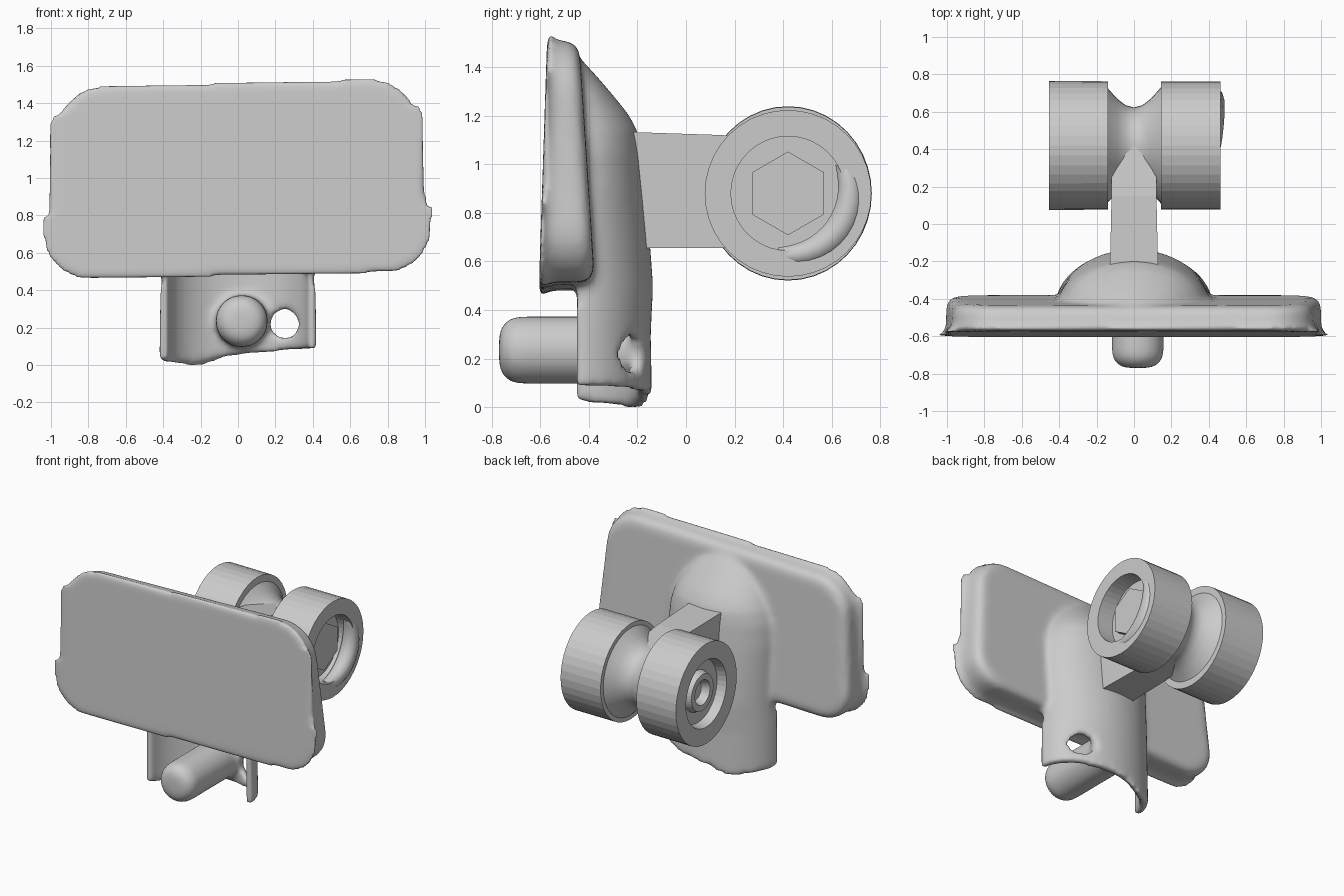
import bpy, bmesh, math
from mathutils import Matrix, Vector

if "Cube" in bpy.data.objects:
    bpy.data.objects.remove(bpy.data.objects["Cube"])

CY, CZ = 0.42, 0.88      # knob axis


def make(name, bm):
    bmesh.ops.recalc_face_normals(bm, faces=bm.faces)
    me = bpy.data.meshes.new(name)
    bm.to_mesh(me)
    bm.free()
    ob = bpy.data.objects.new(name, me)
    bpy.context.collection.objects.link(ob)
    return ob


def loft(bm, rings):
    vs = [[bm.verts.new(p) for p in r] for r in rings]
    n = len(rings[0])
    for a, b in zip(vs, vs[1:]):
        for i in range(n):
            j = (i + 1) % n
            bm.faces.new((a[i], a[j], b[j], b[i]))
    bm.faces.new(vs[0])
    bm.faces.new(vs[-1])


def lathe_x(name, profile, n=40, zs=1.0):
    """Revolve (radius, x) points about the knob axis."""
    bm = bmesh.new()
    loft(bm, [[(x, CY + r * math.sin(2 * math.pi * i / n),
                CZ + zs * r * math.cos(2 * math.pi * i / n)) for i in range(n)]
              for r, x in profile])
    return make(name, bm)


def cylinder_y(name, x, z, r, y0, y1, round_front=0.0):
    bm = bmesh.new()
    rings = [(y0, r - round_front)]
    if round_front:
        rings = [(y0 + round_front * (1 - math.cos(a)), r - round_front * (1 - math.sin(a)))
                 for a in [math.pi / 2 * k / 6 for k in range(7)]]
    rings.append((y1, r))
    loft(bm, [[(x + q * math.cos(math.pi * i / 16), y, z + q * math.sin(math.pi * i / 16))
               for i in range(32)] for y, q in rings])
    return make(name, bm)


def apply_all(ob):
    bpy.ops.object.select_all(action='DESELECT')
    bpy.context.view_layer.objects.active = ob
    ob.select_set(True)
    for m in list(ob.modifiers):
        bpy.ops.object.modifier_apply(modifier=m.name)


def cut(ob, cutter):
    m = ob.modifiers.new("cut", 'BOOLEAN')
    m.operation, m.solver, m.object = 'DIFFERENCE', 'EXACT', cutter
    apply_all(ob)
    bpy.data.objects.remove(cutter)


# Rounded, slightly tapered plate
bm = bmesh.new()
front = [(-1.02, -.605, .475), (1.02, -.605, .52), (.935, -.572, 1.515), (-.955, -.572, 1.465)]
back = [(x, -.375 if z < 1 else -.44, z) for x, y, z in front]
loft(bm, [front, back])
edges = [e for e in bm.edges if abs((e.verts[0].co - e.verts[1].co).y) > .1]
bmesh.ops.bevel(bm, geom=edges, offset=.23, segments=8, profile=.5, affect='EDGES')
bm.normal_update()
caps = [f for f in bm.faces if len(f.verts) > 4]
edges = list({e for f in caps for e in f.edges})
bmesh.ops.bevel(bm, geom=edges, offset=.058, segments=4, profile=.5, affect='EDGES')
plate = make("plate", bm)

# Half-round backing shell with domed top
Y0 = -.45
levels = [(0, .425, .31), (.3, .42, .305), (.5, .41, .315), (.7, .41, .30), (.9, .41, .28),
          (1.05, .395, .265), (1.14, .365, .25), (1.21, .325, .21), (1.29, .265, .145),
          (1.36, .19, .085), (1.42, .10, .03)]


def hem(x):
    return .06 + .08 * x - .05 * math.exp(-((x + .2) / .12) ** 2)


bm = bmesh.new()
rings = []
for z, w, d in levels:
    ring = []
    for i in range(33):
        a = math.pi * i / 32
        x = w * math.cos(a)
        ring.append((x, Y0 + d * math.sin(a), hem(x) - .004 if z == 0 else z))
    rings.append(ring)
loft(bm, rings)
bmesh.ops.triangulate(bm, faces=[f for f in bm.faces if len(f.verts) > 4])
shell = make("backing_shell", bm)

# Hollow lower front and the hole through its wall
bm = bmesh.new()
bmesh.ops.create_cone(bm, cap_ends=True, segments=48, radius1=1, radius2=1, depth=.75,
                      matrix=Matrix.Translation((0, -.47, .19)) @ Matrix.Diagonal((.375, .275, 1, 1)))
cut(shell, make("hollow_cutter", bm))
cut(shell, cylinder_y("hole_cutter", .25, .22, .075, -.4, .1))

# Round peg in front
peg = cylinder_y("peg", .02, .235, .14, -.77, -.17, .085)

# Fuse into one soft body with filleted joins
bpy.ops.object.select_all(action='DESELECT')
for o in (plate, shell, peg):
    o.select_set(True)
bpy.context.view_layer.objects.active = plate
bpy.ops.object.join()
plate.name = "plate_body"
m = plate.modifiers.new("fuse", 'REMESH')
m.mode, m.voxel_size = 'VOXEL', .018
m = plate.modifiers.new("soften", 'SMOOTH')
m.factor, m.iterations = .5, 12
apply_all(plate)
bpy.ops.object.shade_smooth()

# Arm from shell to hub
bm = bmesh.new()
loft(bm, [[(s * w, y, z) for s, z in ((-1, z0), (1, z0), (1, z1), (-1, z1))]
          for y, w, z0, z1 in ((-.3, .13, .655, 1.135), (.15, .12, .655, 1.12), (.45, .12, .68, 1.08))])
make("arm", bm)

# Waisted hub
half = [(.33, .16), (.30, .135), (.25, .09), (.215, .045)]
hub = lathe_x("hub", [(r, -x) for r, x in half] + [(.203, 0)] + half[::-1])
apply_all(hub)
bpy.ops.object.shade_smooth_by_angle(angle=math.radians(40))

# Knobs: recessed right one with hex bolt, left one with raised ring
lathe_x("right_knob", [(.1, .145), (.343, .145), (.343, .462), (.235, .462), (.235, .34), (.1, .34)])
lathe_x("hex_bolt", [(.172, .32), (.172, .39)], n=6)
lathe_x("left_knob", [(.1, -.14), (.343, -.14), (.345, -.455), (.23, -.455), (.215, -.39), (.14, -.38),
                      (.125, -.425), (.085, -.425), (.065, -.37), (.03, -.37)], zs=1.04)

# Crescent lump on the right knob face
cu = bpy.data.curves.new("knob_lump", 'CURVE')
cu.dimensions, cu.bevel_depth, cu.bevel_resolution, cu.use_fill_caps = '3D', .06, 3, True
sp = cu.splines.new('POLY')
N = 14
sp.points.add(N)
for i in range(N + 1):
    a = math.radians(-100 + 130 * i / N)
    sp.points[i].co = (.425, CY + .255 * math.cos(a), CZ + .255 * math.sin(a), 1)
    sp.points[i].radius = .25 + .75 * math.sin(math.pi * (i + .5) / (N + 1)) ** .5
bpy.context.collection.objects.link(bpy.data.objects.new("knob_lump", cu))
